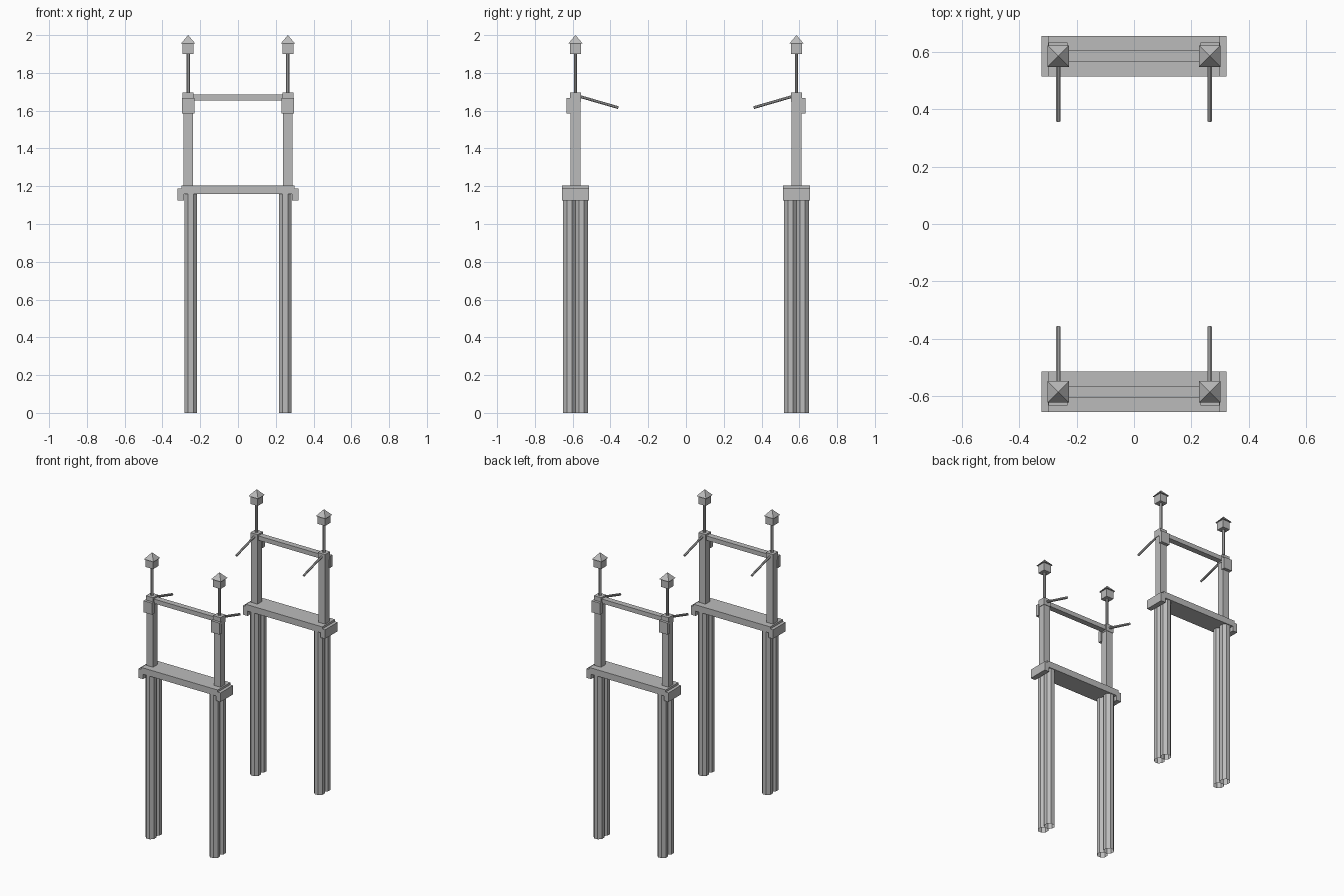
import bpy, bmesh, math
from mathutils import Vector

if "Cube" in bpy.data.objects:
    bpy.data.objects.remove(bpy.data.objects["Cube"])

mat = bpy.data.materials.new("weathered grey")
mat.diffuse_color = (0.5, 0.5, 0.5, 1)
mat.use_nodes = True
mat.node_tree.nodes["Principled BSDF"].inputs["Base Color"].default_value = mat.diffuse_color


def finish(name, bm):
    bmesh.ops.recalc_face_normals(bm, faces=bm.faces[:])
    me = bpy.data.meshes.new(name)
    bm.to_mesh(me)
    bm.free()
    me.materials.append(mat)
    ob = bpy.data.objects.new(name, me)
    bpy.context.collection.objects.link(ob)
    return ob


def box(name, x, y, z):
    """Box from (min, max) pairs."""
    bm = bmesh.new()
    bmesh.ops.create_cube(bm, size=1)
    for v in bm.verts:
        for i, (a, b) in enumerate((x, y, z)):
            v.co[i] = (a + b) / 2 + v.co[i] * (b - a)
    return finish(name, bm)


def block(name, cx, cy, w, z0, z1):
    """Square block centred on cx, cy."""
    return box(name, (cx - w / 2, cx + w / 2), (cy - w / 2, cy + w / 2), (z0, z1))


def prism(name, p, q, apothem, sides=8, top_scale=1.0, caps=True):
    """Flat-sided rod from p to q."""
    p, q = Vector(p), Vector(q)
    r = apothem / math.cos(math.pi / sides)
    bm = bmesh.new()
    bmesh.ops.create_cone(bm, cap_ends=caps, segments=sides, radius1=r,
                          radius2=r * top_scale, depth=(q - p).length)
    turn = (q - p).to_track_quat('Z', 'Y').to_matrix()
    for v in bm.verts:
        c, s = math.cos(math.pi / sides), math.sin(math.pi / sides)
        flat = Vector((v.co.x * c - v.co.y * s, v.co.x * s + v.co.y * c, v.co.z))
        v.co = turn @ flat + (p + q) / 2
    return finish(name, bm)


def platform(name, y0, y1):
    """Stepped slab with a downturned lip at each end."""
    half = [(0.285, 1.158), (0.285, 1.124), (0.3215, 1.124),
            (0.3215, 1.188), (0.30, 1.188), (0.30, 1.203)]
    pts = half + [(-x, z) for x, z in reversed(half)]
    bm = bmesh.new()
    face = bm.faces.new([bm.verts.new((x, y0, z)) for x, z in pts])
    ext = bmesh.ops.extrude_face_region(bm, geom=[face])
    for g in ext["geom"]:
        if isinstance(g, bmesh.types.BMVert):
            g.co.y = y1
    return finish(name, bm)


CY, CX = 0.585, 0.264
for sy, row in ((-1, "front"), (1, "back")):
    y = sy * CY
    platform(f"{row}_platform", y - 0.0705, y + 0.0705)
    # rail joining the upper posts
    box(f"{row}_top_rail", (-CX + 0.02, CX - 0.02), (y - 0.02, y + 0.02), (1.654, 1.685))
    for sx, side in ((-1, "left"), (1, "right")):
        tag = f"{row}_{side}"
        x = sx * CX
        # paired octagonal columns under the platform
        for k, dy in enumerate((-0.032, 0.032)):
            prism(f"{tag}_leg_{k + 1}", (sx * 0.25, y + dy, 0),
                  (sx * 0.25, y + dy, 1.16), 0.033, caps=False)
        # upper post, its cap and the box on its outer face
        block(f"{tag}_post", x, y, 0.051, 1.2, 1.65)
        block(f"{tag}_post_cap", x, y, 0.057, 1.645, 1.697)
        ys = sorted((sy * 0.605, sy * 0.632))
        box(f"{tag}_outer_box", (x - 0.033, x + 0.033), ys, (1.585, 1.667))
        # sloping arm reaching inward
        prism(f"{tag}_arm", (x, sy * 0.565, 1.676), (x, sy * 0.358, 1.616), 0.0075)
        # lantern on a thin pole
        prism(f"{tag}_pole", (x, y, 1.69), (x, y, 1.905), 0.009)
        block(f"{tag}_lantern", x, y, 0.058, 1.9, 1.957)
        prism(f"{tag}_lantern_roof", (x, y, 1.956), (x, y, 2.0), 0.0375,
              sides=4, top_scale=0.0)
